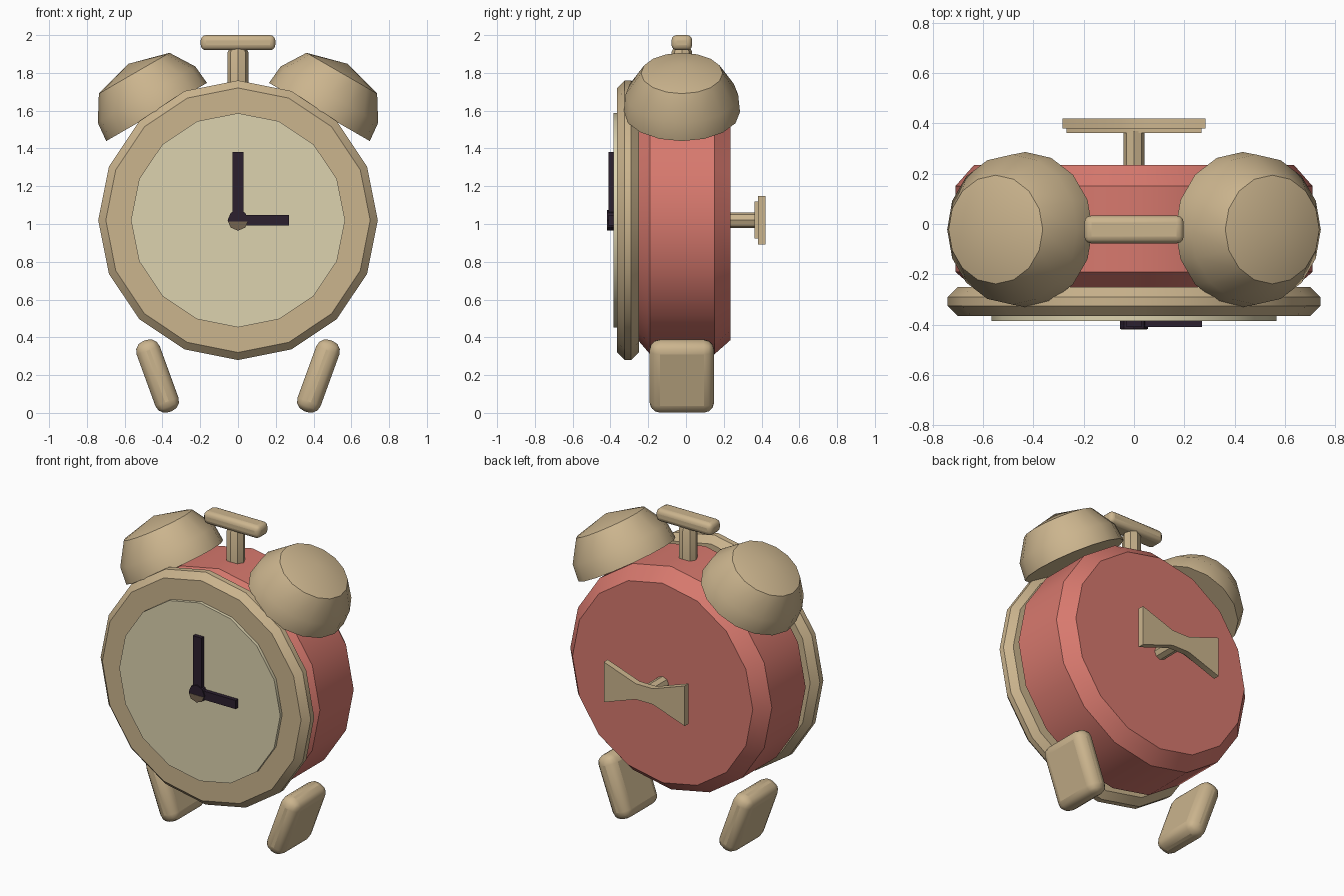
import bpy, bmesh, math
from mathutils import Matrix, Vector

cube = bpy.data.objects.get("Cube")
if cube:
    bpy.data.objects.remove(cube, do_unlink=True)


def material(name, rgb):
    m = bpy.data.materials.new(name)
    m.use_nodes = True
    m.diffuse_color = (*rgb, 1)
    m.node_tree.nodes["Principled BSDF"].inputs["Base Color"].default_value = (*rgb, 1)
    return m


TAN = material("tan_metal", (0.60, 0.46, 0.27))
RED = material("red_paint", (0.68, 0.19, 0.155))
CREAM = material("cream_dial", (0.72, 0.65, 0.43))
DARK = material("dark_hand", (0.025, 0.014, 0.028))
BROWN = material("brown_hub", (0.18, 0.13, 0.08))

MID_Y = -0.022      # depth centre of bells, feet and handle
AXIS_Z = 1.02       # height of the clock's centre
ALONG_Y = Matrix.Translation((0, 0, AXIS_Z)) @ Matrix.Rotation(-math.pi / 2, 4, 'X')


def finish(name, bm, mat, matrix, bevel=0, segments=3):
    bmesh.ops.recalc_face_normals(bm, faces=bm.faces)
    mesh = bpy.data.meshes.new(name)
    bm.to_mesh(mesh)
    bm.free()
    mesh.materials.append(mat)
    ob = bpy.data.objects.new(name, mesh)
    bpy.context.collection.objects.link(ob)
    ob.matrix_world = matrix
    if bevel:
        mod = ob.modifiers.new("rounding", 'BEVEL')
        mod.width, mod.segments = bevel, segments
    bpy.ops.object.select_all(action='DESELECT')
    ob.select_set(True)
    bpy.context.view_layer.objects.active = ob
    bpy.ops.object.shade_smooth_by_angle(angle=math.radians(30))
    return ob


def lathe(name, profile, mat, matrix, sides=16):
    """Turn (radius, height) pairs about local z; open ends are capped."""
    bm = bmesh.new()
    rings = []
    for r, h in profile:
        if r == 0:
            rings.append([bm.verts.new((0, 0, h))] * sides)
        else:
            rings.append([bm.verts.new((r * math.cos(math.tau * i / sides),
                                        r * math.sin(math.tau * i / sides), h))
                          for i in range(sides)])
    for low, high in zip(rings, rings[1:]):
        for i in range(sides):
            j = (i + 1) % sides
            corners = list(dict.fromkeys([low[i], low[j], high[j], high[i]]))
            bm.faces.new(corners)
    for ring, (r, h) in ((rings[0], profile[0]), (rings[-1], profile[-1])):
        if r:
            bm.faces.new(ring)
    return finish(name, bm, mat, matrix)


def box(name, centre, size, mat, bevel=0, tilt=0):
    bm = bmesh.new()
    bmesh.ops.create_cube(bm, size=1)
    bmesh.ops.scale(bm, vec=Vector(size), verts=bm.verts)
    matrix = Matrix.Translation(centre) @ Matrix.Rotation(tilt, 4, 'Y')
    return finish(name, bm, mat, matrix, bevel)


def plate(name, outline, y0, y1, mat):
    """Extrude an (x, z) outline from y0 to y1."""
    bm = bmesh.new()
    face = bm.faces.new([bm.verts.new((x, y0, z)) for x, z in outline])
    new = bmesh.ops.extrude_face_region(bm, geom=[face])["geom"]
    bmesh.ops.translate(bm, vec=(0, y1 - y0, 0),
                        verts=[v for v in new if isinstance(v, bmesh.types.BMVert)])
    return finish(name, bm, mat, Matrix.Translation((0, 0, AXIS_Z)))


# Case, bezel and dial
lathe("case", [(0.64, -0.25), (0.71, -0.19), (0.71, 0.15), (0.635, 0.235)], RED, ALONG_Y)
lathe("bezel", [(0.70, -0.365), (0.74, -0.325), (0.74, -0.29), (0.70, -0.25)], TAN, ALONG_Y)
lathe("dial", [(0.567, -0.385), (0.567, -0.36)], CREAM, ALONG_Y)

# Hands and hub
box("minute_hand", (0, -0.397, 1.20), (0.06, 0.026, 0.36), DARK)
box("hour_hand", (0.135, -0.397, AXIS_Z), (0.27, 0.026, 0.055), DARK)
lathe("hub", [(0.055, -0.417), (0.055, -0.38)], DARK, ALONG_Y, 8)
plate("hub_lower_face", [(-0.052, -0.008), (-0.039, -0.039), (0, -0.053),
                         (0.039, -0.039), (0.052, -0.008)], -0.419, -0.415, BROWN)

# Bells and feet, mirrored
for side, label in ((1, "left"), (-1, "right")):
    tilt = Matrix.Rotation(side * math.radians(30), 4, 'Y')
    lathe(label + "_bell",
          [(0.308, 0), (0.298, 0.106), (0.216, 0.237), (0, 0.295)],
          TAN, Matrix.Translation((side * 0.431, MID_Y, 1.593)) @ tilt)
    box(label + "_foot", (side * 0.426, MID_Y, 0.195), (0.13, 0.342, 0.40),
        TAN, 0.055, side * math.radians(20))

# Handle on top
lathe("handle_stem", [(0.055, 1.68), (0.055, 1.91), (0.04, 1.94)], TAN,
      Matrix.Translation((0, MID_Y, 0)), 8)
box("handle_bar", (0, MID_Y, 1.96), (0.395, 0.11, 0.08), TAN, 0.028)

# Winding key on the back
lathe("key_shaft", [(0.042, 0.22), (0.042, 0.37)], TAN, ALONG_Y, 8)


def bow_tie(width, height, waist):
    half = [(-width, height), (-0.06, waist), (0.06, waist), (width, height)]
    return half + [(x, -z) for x, z in reversed(half)]


plate("key_grip_base", bow_tie(0.268, 0.098, 0.035), 0.362, 0.385, TAN)
plate("key_grip", bow_tie(0.285, 0.128, 0.05), 0.38, 0.42, TAN)
